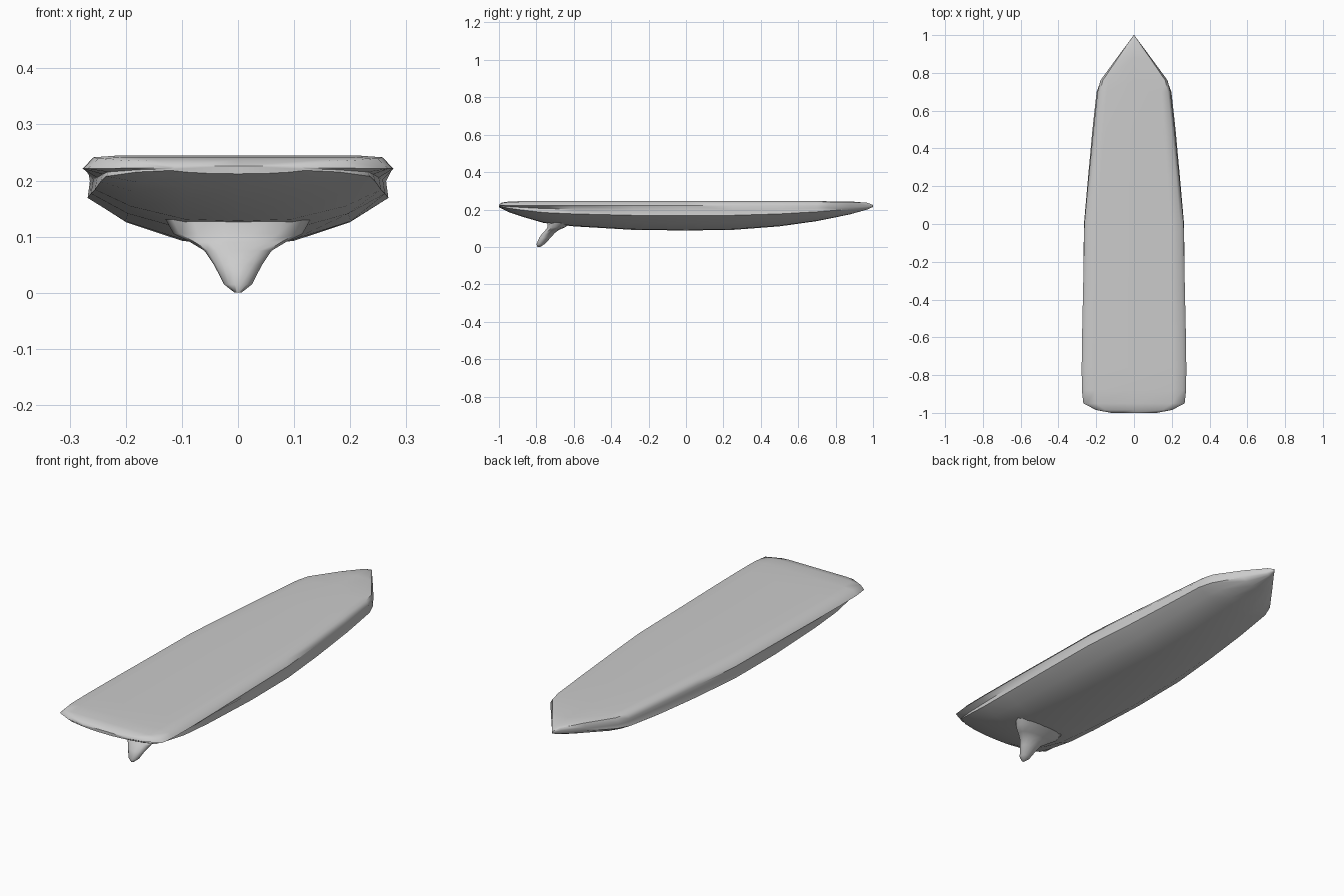
import bpy, bmesh, math


def loft(name, rings, angle):
    """Skin a list of closed rings and cap both ends."""
    bm = bmesh.new()
    loops = [[bm.verts.new(p) for p in ring] for ring in rings]
    n = len(loops[0])
    for a, b in zip(loops, loops[1:]):
        for i in range(n):
            j = (i + 1) % n
            bm.faces.new((a[i], a[j], b[j], b[i]))
    bm.faces.new(loops[0])
    bm.faces.new(loops[-1])
    bmesh.ops.remove_doubles(bm, verts=bm.verts, dist=0.0005)
    bmesh.ops.recalc_face_normals(bm, faces=bm.faces)
    mesh = bpy.data.meshes.new(name)
    bm.to_mesh(mesh)
    bm.free()
    obj = bpy.data.objects.new(name, mesh)
    bpy.context.collection.objects.link(obj)
    bpy.ops.object.select_all(action='DESELECT')
    bpy.context.view_layer.objects.active = obj
    obj.select_set(True)
    bpy.ops.object.shade_smooth_by_angle(angle=math.radians(angle))
    return obj


def hull_ring(y, rim, chine, deck, edge, keel):
    d = edge - keel
    half = [(0.0, deck), (0.75 * rim, deck), (0.93 * rim, deck - 0.15 * (deck - edge)),
            (rim, edge), (min(rim, chine) * 0.985, edge - 0.17 * d),
            (chine, edge - 0.4 * d), (0.75 * chine, edge - 0.72 * d),
            (0.37 * chine, edge - 0.97 * d), (0.0, keel)]
    pts = half + [(-x, z) for x, z in reversed(half[1:-1])]
    return [(x, y, z) for x, z in pts]


# hull stations: y, rim half width, chine half width, deck z, rim z, keel z
stations = [
    (-1.0, 0.12, 0.12, 0.226, 0.222, 0.212),
    (-0.985, 0.20, 0.18, 0.237, 0.222, 0.205),
    (-0.95, 0.268, 0.235, 0.242, 0.221, 0.187),
    (-0.88, 0.276, 0.245, 0.245, 0.221, 0.163),
    (-0.76, 0.277, 0.255, 0.245, 0.221, 0.128),
    (-0.60, 0.275, 0.262, 0.245, 0.221, 0.110),
    (-0.28, 0.268, 0.268, 0.245, 0.221, 0.091),
    (0.0, 0.263, 0.265, 0.245, 0.221, 0.088),
    (0.25, 0.24, 0.243, 0.245, 0.221, 0.091),
    (0.5, 0.215, 0.22, 0.245, 0.221, 0.110),
    (0.70, 0.193, 0.198, 0.245, 0.221, 0.138),
    (0.76, 0.178, 0.175, 0.244, 0.221, 0.150),
    (0.88, 0.09, 0.088, 0.243, 0.221, 0.175),
    (0.97, 0.023, 0.022, 0.236, 0.221, 0.20),
    (1.0, 0.002, 0.002, 0.224, 0.221, 0.214),
]
loft("hull", [hull_ring(*s) for s in stations], 50)

# swept fin flaring into the hull: z, half width, rear y, front y
fin = [
    (0.0, 0.006, -0.795, -0.778),
    (0.015, 0.025, -0.80, -0.755),
    (0.05, 0.043, -0.785, -0.722),
    (0.075, 0.060, -0.767, -0.700),
    (0.09, 0.085, -0.752, -0.680),
    (0.105, 0.115, -0.742, -0.645),
    (0.15, 0.14, -0.742, -0.58),
]
rings = []
for z, w, y0, y1 in fin:
    rings.append([(w * math.cos(t), (y0 + y1) / 2 + (y1 - y0) / 2 * math.sin(t), z)
                  for t in (2 * math.pi * k / 14 for k in range(14))])
loft("fin", rings, 60)
